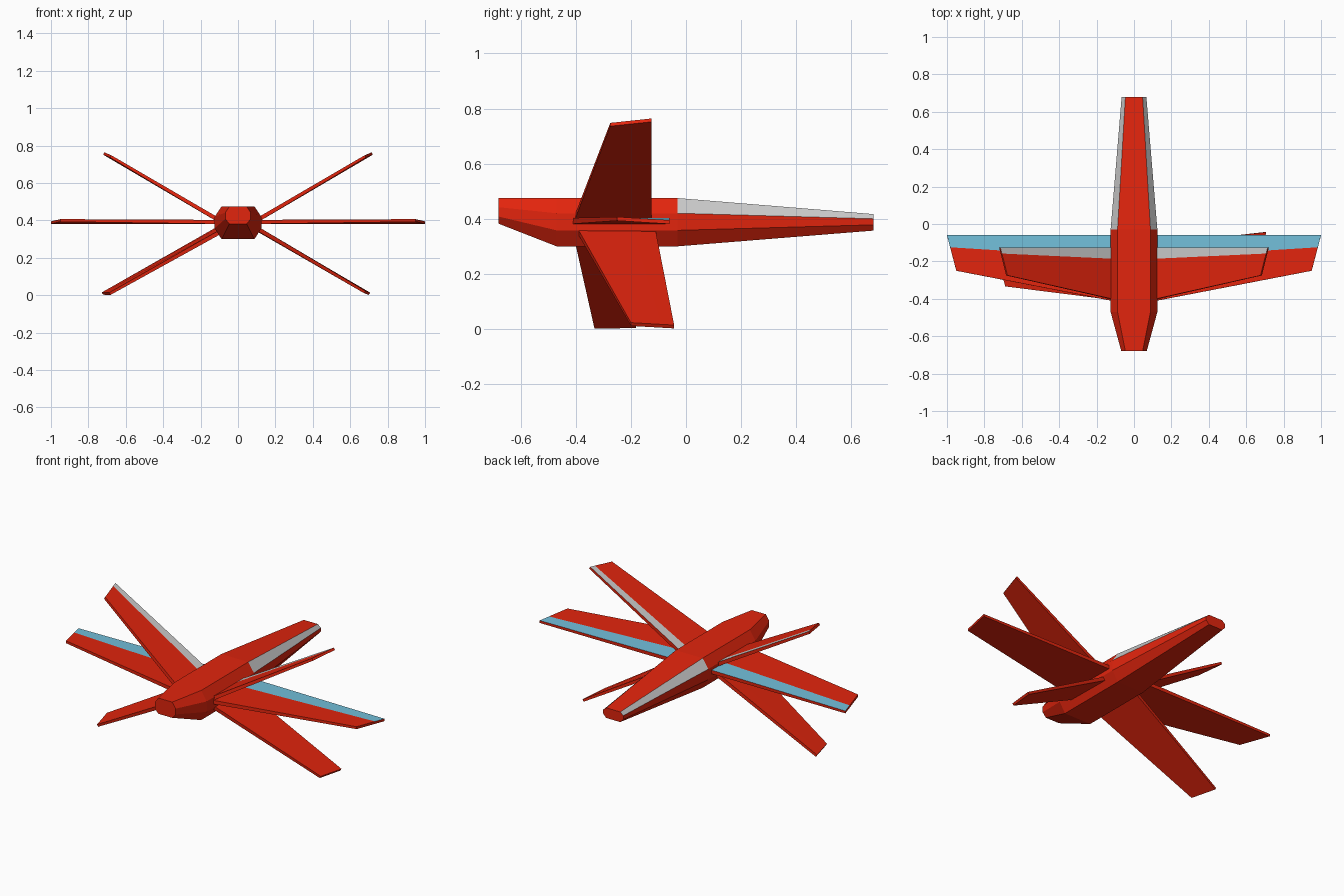
import bpy, bmesh
from mathutils import Vector

if "Cube" in bpy.data.objects:
    bpy.data.objects.remove(bpy.data.objects["Cube"])


def material(name, rgb):
    m = bpy.data.materials.new(name)
    m.diffuse_color = (*rgb, 1)
    m.use_nodes = True
    m.node_tree.nodes["Principled BSDF"].inputs["Base Color"].default_value = m.diffuse_color
    return m


RED = material("red", (0.76, 0.018, 0.004))
BLUE = material("blue", (0.17, 0.52, 0.70))
GREY = material("grey", (0.6, 0.6, 0.6))


def loft(name, rings, accent=None, accent_faces=()):
    """Skin matching rings and cap the ends; accent_faces are (span, side) pairs."""
    bm = bmesh.new()
    vs = [[bm.verts.new(p) for p in r] for r in rings]
    n = len(rings[0])
    for i in range(len(vs) - 1):
        for j in range(n):
            k = (j + 1) % n
            f = bm.faces.new((vs[i][j], vs[i][k], vs[i + 1][k], vs[i + 1][j]))
            f.material_index = 1 if (i, j) in accent_faces else 0
    bm.faces.new(vs[0])
    bm.faces.new(vs[-1])
    bmesh.ops.recalc_face_normals(bm, faces=bm.faces)
    me = bpy.data.meshes.new(name)
    bm.to_mesh(me)
    bm.free()
    me.materials.append(RED)
    if accent:
        me.materials.append(accent)
    ob = bpy.data.objects.new(name, me)
    bpy.context.collection.objects.link(ob)
    return ob


# Fuselage: eight-sided sections (y, half width, flat half width, four heights)
def section(y, w, f, top, upper, lower, bottom):
    right = [(f, y, top), (w, y, upper), (w, y, lower), (f, y, bottom)]
    return right + [(-x, yy, z) for x, yy, z in reversed(right)]


loft("fuselage", [
    section(-0.68, 0.068, 0.046, 0.475, 0.442, 0.408, 0.382),
    section(-0.47, 0.125, 0.088, 0.475, 0.42, 0.358, 0.30),
    section(-0.03, 0.125, 0.088, 0.475, 0.42, 0.358, 0.30),
    section(0.68, 0.066, 0.046, 0.417, 0.40, 0.378, 0.357),
], GREY, {(2, 0), (2, 6)})


# Wing panel: centre-line corners, thickness, and a stripe along the rear upper edge
def wing(name, rf, rb, tf, tb, thick=(0.022, 0.014), accent=None, stripe=0.3):
    rf, rb, tf, tb = map(Vector, (rf, rb, tf, tb))
    normal = (tb - rf).cross(rb - tf).normalized()
    if normal.z < 0:
        normal.negate()
    rings = []
    for front, back, t in ((rf, rb, thick[0]), (tf, tb, thick[1])):
        mid = back.lerp(front, stripe)
        h = normal * t / 2
        rings.append([front + h, mid + h, back + h, back - h, front - h])
    return loft(name, rings, accent, {(0, 1)} if accent else ())


for side, s in (("right", 1), ("left", -1)):
    # Main level wings with blue rear stripe
    wing(side + "_main_wing", (s * 0.08, -0.418, 0.392), (s * 0.08, -0.06, 0.392),
         (s * 0.95, -0.25, 0.400), (s * 1.0, -0.06, 0.388), accent=BLUE, stripe=0.34)
    # Upper raised wings with grey rear stripe
    wing(side + "_upper_wing", (s * 0.08, -0.41, 0.388), (s * 0.08, -0.125, 0.388),
         (s * 0.68, -0.275, 0.742), (s * 0.718, -0.125, 0.758), accent=GREY, stripe=0.22)

# Lower wings, one swept back and one swept forward
wing("right_lower_wing", (0.07, -0.405, 0.376), (0.07, -0.115, 0.372),
     (0.678, -0.2, 0.017), (0.703, -0.043, 0.008))
wing("left_lower_wing", (-0.07, -0.41, 0.352), (-0.07, -0.115, 0.377),
     (-0.685, -0.333, 0.008), (-0.725, -0.183, 0.009))
